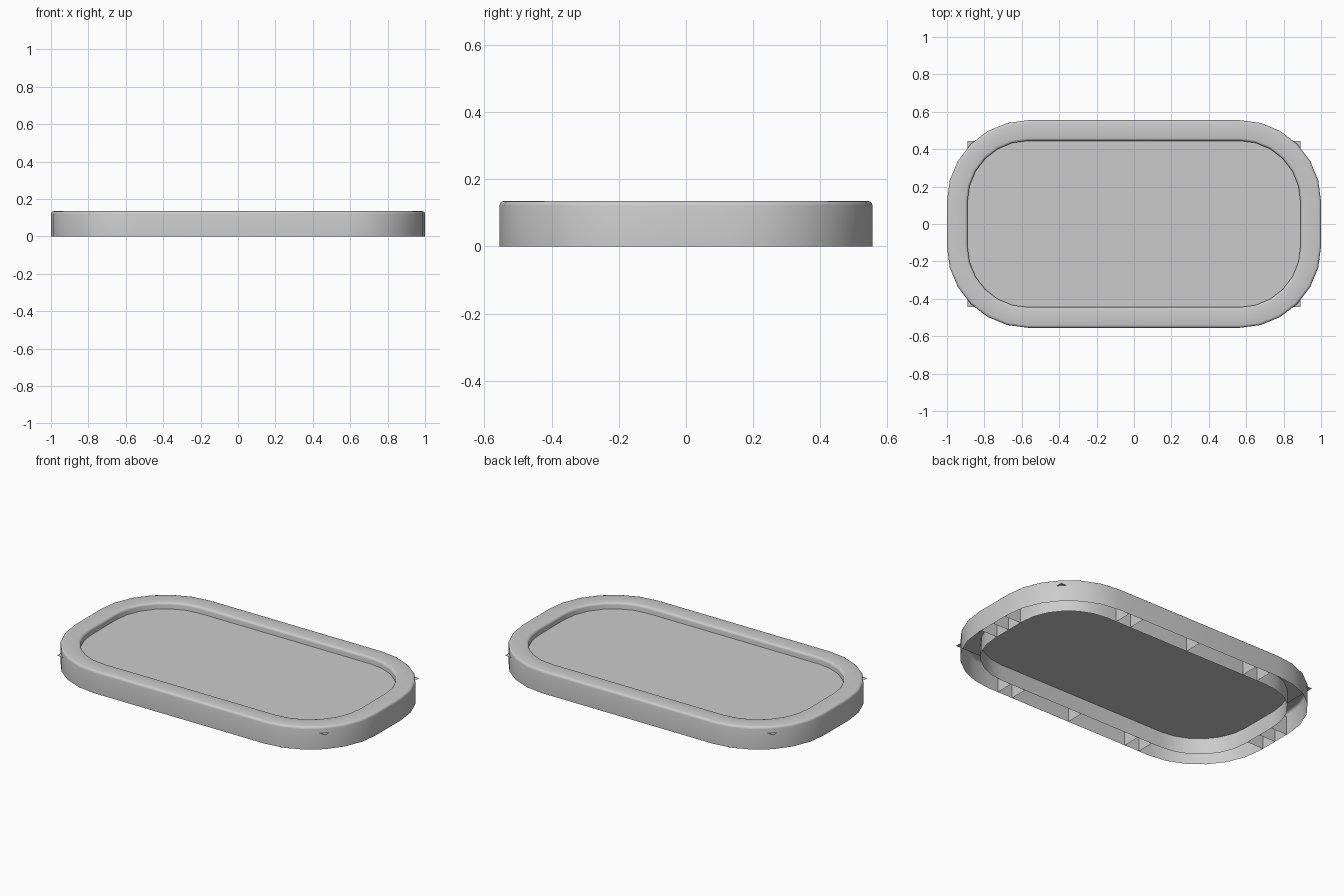
import bpy
import bmesh
from math import sin, cos, pi

if "Cube" in bpy.data.objects:
    bpy.data.objects.remove(bpy.data.objects["Cube"], do_unlink=True)

HEIGHT = 0.135
CORNER_X, CORNER_Y, RADIUS = 0.565, 0.12, 0.435
RIM = 0.11          # width of the raised rim
ROUND = 0.014       # rounding of the rim edges
FLOOR_Z = 0.097
STEPS = 6           # facets per corner

grey = bpy.data.materials.new("plain grey")
grey.use_nodes = True
grey.diffuse_color = (0.6, 0.6, 0.6, 1)
grey.node_tree.nodes["Principled BSDF"].inputs["Base Color"].default_value = (0.6, 0.6, 0.6, 1)


def make_object(name, bm, smooth=False):
    mesh = bpy.data.meshes.new(name)
    bm.to_mesh(mesh)
    bm.free()
    mesh.materials.append(grey)
    obj = bpy.data.objects.new(name, mesh)
    bpy.context.collection.objects.link(obj)
    if smooth:
        bpy.ops.object.select_all(action='DESELECT')
        obj.select_set(True)
        bpy.context.view_layer.objects.active = obj
        bpy.ops.object.shade_smooth_by_angle(angle=0.6)
    return obj


def outline(inset):
    """Rounded rectangle, counter-clockwise, moved inward by inset."""
    r = RADIUS - inset
    points = []
    for k, (sx, sy) in enumerate([(1, 1), (-1, 1), (-1, -1), (1, -1)]):
        for i in range(STEPS + 1):
            a = (k + i / STEPS) * pi / 2
            points.append((sx * CORNER_X + r * cos(a), sy * CORNER_Y + r * sin(a)))
    return points


# Hollow rim: outer wall, rounded top and inner wall swept round the outline
arc = [i * pi / 6 for i in range(4)]
half = [(ROUND * (1 - cos(a)), HEIGHT - ROUND * (1 - sin(a))) for a in arc]
profile = [(0, 0)] + half + [(RIM - d, z) for d, z in reversed(half)] + [(RIM, 0)]
bm = bmesh.new()
rings = [[bm.verts.new((x, y, z)) for x, y in outline(d)] for d, z in profile]
for low, high in zip(rings, rings[1:]):
    n = len(low)
    for i in range(n):
        j = (i + 1) % n
        bm.faces.new((low[i], low[j], high[j], high[i]))
make_object("rim", bm, smooth=True)

# Floor sheet: a plain rectangle whose corners just reach through the rim
bm = bmesh.new()
fx, fy = CORNER_X + RADIUS - RIM, CORNER_Y + RADIUS - RIM
bm.faces.new([bm.verts.new((x, y, FLOOR_Z))
              for x, y in [(-fx, -fy), (fx, -fy), (fx, fy), (-fx, fy)]])
make_object("floor", bm)

# Thin ribs joining the two walls underneath
bm = bmesh.new()


def rib(inner, outer):
    top = HEIGHT - ROUND / 2
    bm.faces.new([bm.verts.new(p) for p in
                  [(*inner, 0), (*outer, 0), (*outer, top - ROUND), (*inner, top - ROUND)]])


for side in (-1, 1):
    for x in (-0.5, -0.4, 0, 0.4, 0.5):
        rib((x, side * fy), (x, side * (fy + RIM)))
    for y in (-0.1, 0, 0.1):
        rib((side * fx, y), (side * (fx + RIM), y))
make_object("ribs", bm)
